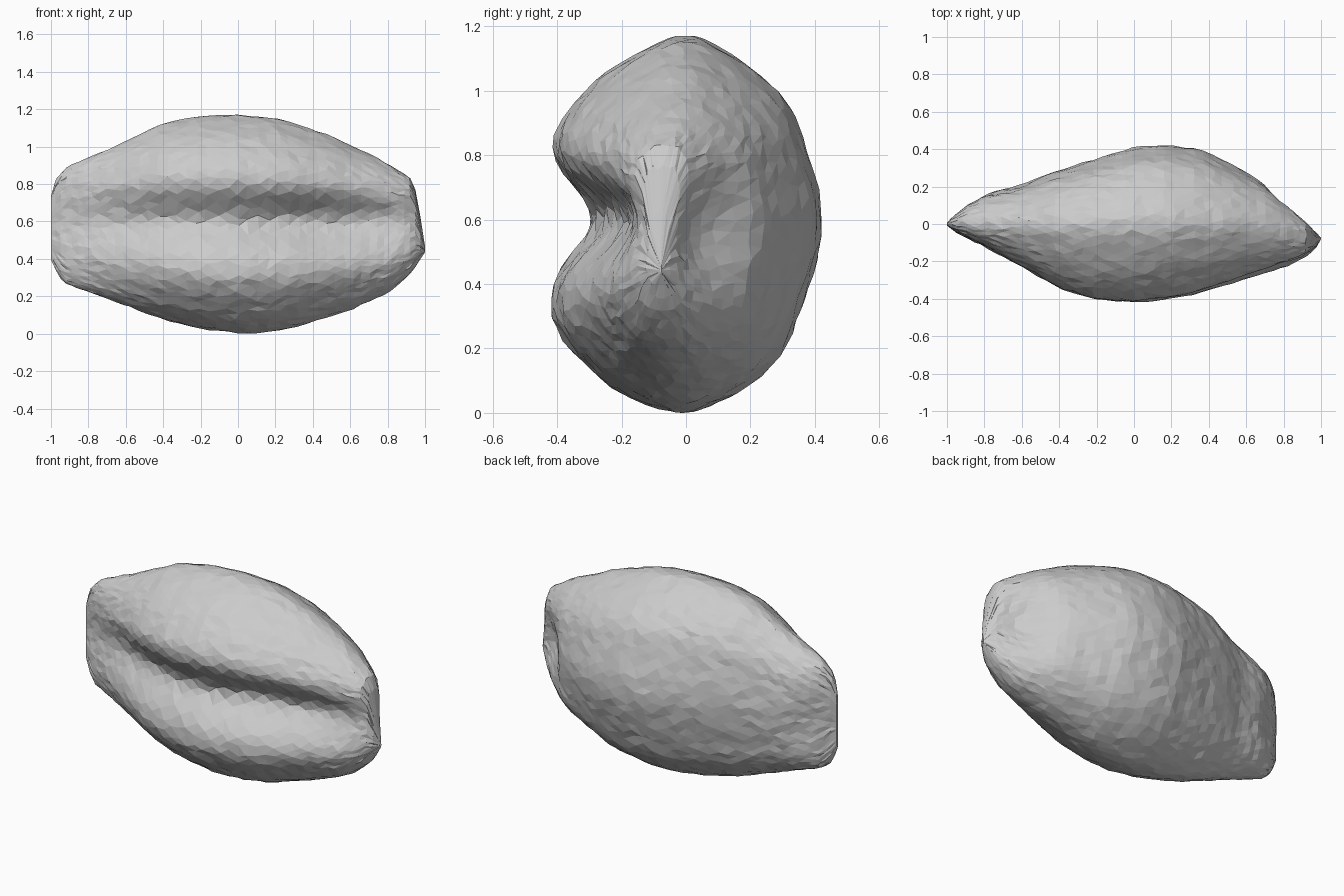
import bpy, bmesh, math, random

if "Cube" in bpy.data.objects:
    bpy.data.objects.remove(bpy.data.objects["Cube"])
random.seed(4)

# Outline curves along the length (x, value)
TOP = [(-1, .74), (-.97, .84), (-.9, .905), (-.7, .985), (-.4, 1.13), (-.2, 1.168), (0, 1.175),
       (.2, 1.158), (.5, 1.06), (.75, .94), (.92, .84), (.945, .79), (.97, .66), (1, .47)]
BOTTOM = [(-1, .4), (-.96, .31), (-.92, .27), (-.75, .21), (-.4, .08), (-.2, .03), (0, .005), (.15, .01),
          (.3, .035), (.6, .13), (.8, .22), (.93, .33), (1, .44)]
BACK = [(-1, .01), (-.9, .11), (-.8, .17), (-.6, .21), (-.4, .29), (-.2, .35), (0, .41), (.15, .425),
        (.35, .4), (.5, .33), (.7, .23), (.85, .11), (.95, 0), (1, -.07)]
FRONT = [(-1, -.01), (-.95, -.05), (-.7, -.18), (-.4, -.35), (-.2, -.41), (0, -.425), (.3, -.39),
         (.6, -.3), (.8, -.24), (.9, -.2), (.97, -.14), (1, -.08)]
CENTRE = [(-1, 0), (-.8, -.01), (.6, -.02), (.95, -.07), (1, -.075)]
CREASE = [(-1, .35), (-.5, .35), (-.1, .31), (.1, .36), (.4, .47), (.8, .45), (1, .3)]

# Rounded cross-section (y, z), normalised to -1..1
PROFILE = [(0, 1), (-.5, .84), (-.8, .65), (-.97, .47), (-1, .34), (-1, .12), (-1, -.12), (-1, -.4),
           (-.97, -.52), (-.8, -.7), (-.45, -.9), (0, -1), (.4, -.9), (.68, -.72), (.83, -.5),
           (1, 0), (.85, .5), (.68, .72), (.35, .91)]


def lerp(table, x):
    for (a, u), (b, v) in zip(table, table[1:]):
        if x <= b:
            return u + (v - u) * (x - a) / (b - a)
    return table[-1][1]


def section(t):
    """Closed spline through the cross-section, t in 0..1 by arc length."""
    n = len(PROFILE)
    lens = [math.dist(PROFILE[i], PROFILE[(i + 1) % n]) for i in range(n)]
    s = (t % 1) * sum(lens)
    i = 0
    while i < n - 1 and s > lens[i]:
        s -= lens[i]
        i += 1
    f = s / lens[i]
    p = [PROFILE[(i + k) % n] for k in (-1, 0, 1, 2)]
    return [.5 * (2 * p[1][c] + (p[2][c] - p[0][c]) * f
                  + (2 * p[0][c] - 5 * p[1][c] + 4 * p[2][c] - p[3][c]) * f * f
                  + (3 * p[1][c] - p[0][c] - 3 * p[2][c] + p[3][c]) * f ** 3) for c in (0, 1)]


def surface(x, t):
    u, v = section(t)
    # sections become boxier toward both ends
    u = math.copysign(abs(u) ** (1 - .45 * abs(x) ** 2.5), u)
    lo, hi, yc = lerp(BOTTOM, x), lerp(TOP, x), lerp(CENTRE, x)
    z = (lo + hi) / 2 + v * (hi - lo) / 2
    if u < 0:
        # long crease on the front
        u *= 1 - lerp(CREASE, x) * math.exp(-((z - .605) / .13) ** 2)
        y = yc + u * (yc - lerp(FRONT, x))
    else:
        # dimples at the back of both ends
        y = yc + u * (lerp(BACK, x) - yc)
        y -= .095 * math.exp(-((x - .83) / .11) ** 2 - ((z - .56) / .15) ** 2)
        y -= .03 * math.exp(-((x + .85) / .1) ** 2 - ((z - .55) / .15) ** 2)
    return x, y, z


# Body: irregular faceted loft
NX, NT = 46, 60
bm = bmesh.new()
rings = []
for i in range(NX + 1):
    s = -1 + 2 * i / NX
    base = .55 * s + .45 * math.sin(s * math.pi / 2)
    edge = i in (0, NX)
    ring = []
    for j in range(NT):
        x = base if edge else max(-.995, min(.995, base + random.uniform(-.3, .3) * .045 * (1.15 - abs(base))))
        t = (j + .5 * (i % 2) + random.uniform(-.22, .22)) / NT
        p = surface(x, t)
        k = 0 if edge else .0045
        ring.append(bm.verts.new((p[0], p[1] + random.uniform(-k, k), p[2] + random.uniform(-k, k) * .8)))
    rings.append(ring)
for i in range(NX):
    a, b = rings[i], rings[i + 1]
    for j in range(NT):
        k = (j + 1) % NT
        if i % 2 == 0:
            tris = ((a[j], a[k], b[j]), (a[k], b[k], b[j]))
        else:
            tris = ((a[j], a[k], b[k]), (a[j], b[k], b[j]))
        for tri in tris:
            bm.faces.new(tri)

# End caps
for ring in (rings[0], rings[-1]):
    bm.faces.new(ring)
bmesh.ops.triangulate(bm, faces=[f for f in bm.faces if len(f.verts) > 4])
bmesh.ops.recalc_face_normals(bm, faces=bm.faces)

low = min(v.co.z for v in bm.verts)
for v in bm.verts:
    v.co.z -= low
mesh = bpy.data.meshes.new("creased_body")
bm.to_mesh(mesh)
bm.free()
body = bpy.data.objects.new("creased_body", mesh)
bpy.context.collection.objects.link(body)
